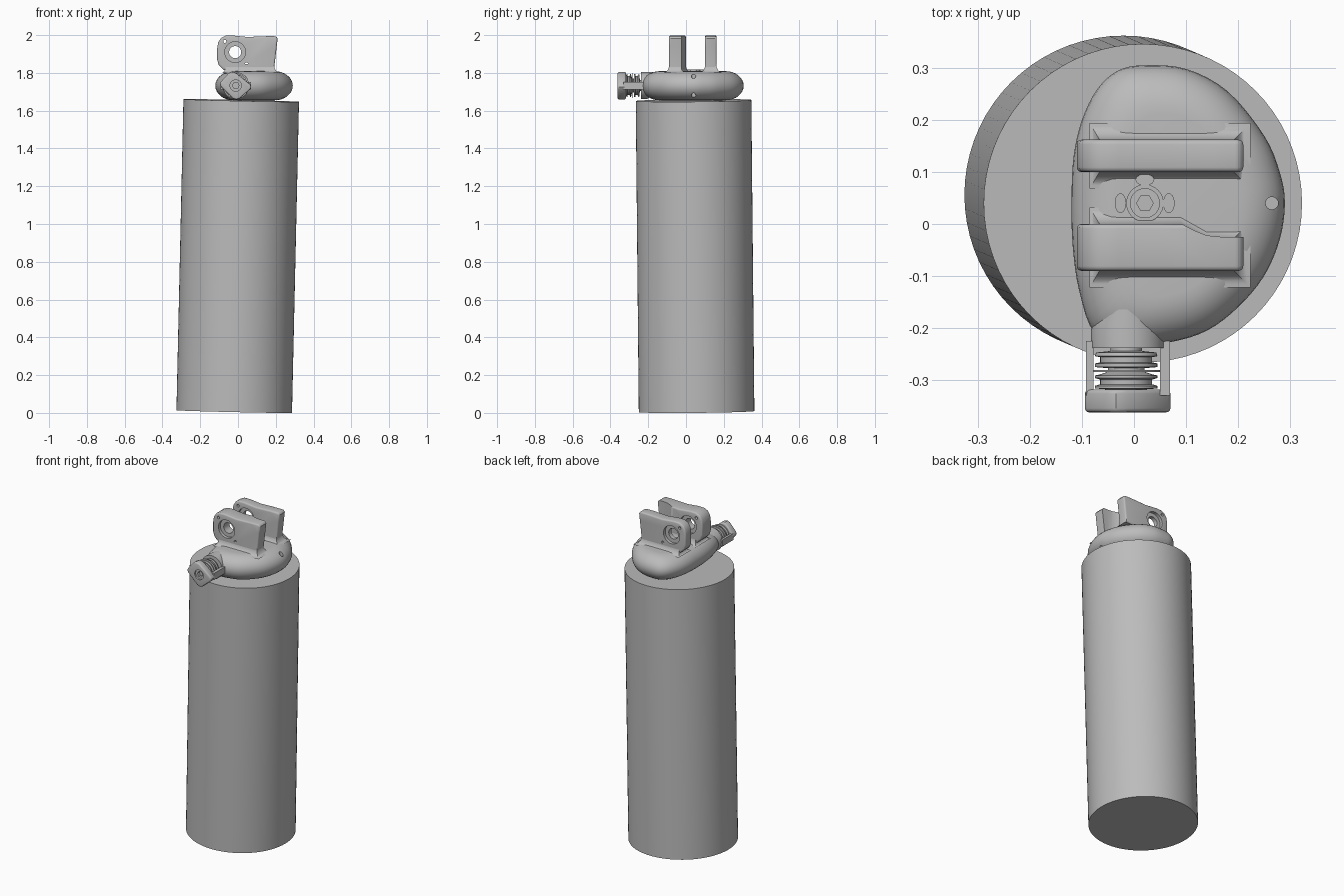
import bpy, bmesh
from math import sin, cos, pi, radians
from mathutils import Vector

old = bpy.data.objects.get("Cube")
if old:
    bpy.data.objects.remove(old, do_unlink=True)

grey = bpy.data.materials.new("plain grey")
grey.use_nodes = True
grey.diffuse_color = (0.5, 0.5, 0.5, 1)
grey.node_tree.nodes["Principled BSDF"].inputs["Base Color"].default_value = (0.5, 0.5, 0.5, 1)


def loft(name, rings):
    """Skin a stack of equal point rings and cap both ends."""
    bm = bmesh.new()
    loops = [[bm.verts.new(p) for p in ring] for ring in rings]
    n = len(loops[0])
    for low, high in zip(loops, loops[1:]):
        for i in range(n):
            j = (i + 1) % n
            bm.faces.new((low[i], low[j], high[j], high[i]))
    bm.faces.new(loops[0])
    bm.faces.new(loops[-1])
    bmesh.ops.recalc_face_normals(bm, faces=bm.faces)
    mesh = bpy.data.meshes.new(name)
    bm.to_mesh(mesh)
    bm.free()
    mesh.materials.append(grey)
    obj = bpy.data.objects.new(name, mesh)
    bpy.context.collection.objects.link(obj)
    return obj


def activate(obj):
    bpy.ops.object.select_all(action='DESELECT')
    obj.select_set(True)
    bpy.context.view_layer.objects.active = obj


def smooth(obj, angle=35):
    activate(obj)
    bpy.ops.object.shade_smooth_by_angle(angle=radians(angle))


def bevel(obj, width, segments=3):
    mod = obj.modifiers.new("soft edges", 'BEVEL')
    mod.width, mod.segments = width, segments
    mod.limit_method, mod.angle_limit = 'ANGLE', radians(45)
    activate(obj)
    bpy.ops.object.modifier_apply(modifier=mod.name)


def cut(obj, cutters):
    for cutter in cutters:
        cutter.hide_render = True
        mod = obj.modifiers.new("cut", 'BOOLEAN')
        mod.operation, mod.solver, mod.object = 'DIFFERENCE', 'EXACT', cutter
        activate(obj)
        bpy.ops.object.modifier_apply(modifier=mod.name)
        bpy.data.objects.remove(cutter, do_unlink=True)


def prism_y(name, pts, y0, y1):
    return loft(name, [[(x, y, z) for x, z in pts] for y in (y0, y1)])


def prism_z(name, pts, z0, z1):
    return loft(name, [[(x, y, z) for x, y in pts] for z in (z0, z1)])


def circle(cx, cy, rx, ry=None, sides=32):
    ry = ry or rx
    return [(cx + rx * cos(2 * pi * i / sides), cy + ry * sin(2 * pi * i / sides))
            for i in range(sides)]


def rod_y(name, x, z, stations, sides=40):
    """Turned part along y from (y, radius) stations."""
    return loft(name, [[(px, y, pz) for px, pz in circle(x, z, r, sides=sides)]
                       for y, r in stations])


# Slightly leaning cylinder
base, top = Vector((-0.02, 0.056, 0.007)), Vector((0.017, 0.04, 1.654))
turn = Vector((0, 0, 1)).rotation_difference(top - base)
disc = [turn @ Vector((x, y, 0)) for x, y in circle(0, 0, 0.306, sides=72)]
smooth(loft("cylinder_body", [[p + end for p in disc] for end in (base, top)]))

# Pillow-shaped head with a flat side
key = [(-.12, .05), (-.116, .13), (-.1, .2), (-.07, .26), (-.03, .295), (.02, .305),
       (.1, .298), (.18, .255), (.25, .17), (.28, .1), (.29, .04), (.28, -.03),
       (.25, -.1), (.2, -.16), (.14, -.205), (.07, -.227), (-.01, -.235),
       (-.075, -.21), (-.105, -.13), (-.118, -.04)]
outline = []
for i in range(len(key)):
    a, b, c, d = (Vector(key[(i + k) % len(key)]) for k in (-1, 0, 1, 2))
    for t in (0, .25, .5, .75):
        outline.append(b + (c - a) * t / 2 + (2 * a - 5 * b + 4 * c - d) * t * t / 2
                       + (3 * b - a - 3 * c + d) * t ** 3 / 2)
rings = []
for i in range(17):
    angle = pi * (i / 16 - 0.5)
    inset = 0.095 * (1 - cos(angle))
    sx, sy = 1 - inset / 0.205, 1 - inset / 0.27
    rings.append([(0.085 + (p.x - 0.085) * sx, 0.035 + (p.y - 0.035) * sy,
                   1.732 + 0.077 * sin(angle)) for p in outline])
head = loft("head_body", rings)
cut(head, [prism_z("lanyard_cutter", circle(0.265, 0.04, 0.012), 1.6, 1.9)])
smooth(head)

# Two upright lugs with pin holes
lug = [(-.06, 1.77), (.195, 1.77), (.192, 1.83), (.205, 1.94), (.21, 1.982), (.203, 1.994),
       (.15, 1.994), (.05, 1.99), (-.03, 1.998), (-.065, 1.997), (-.09, 1.985),
       (-.105, 1.962), (-.11, 1.93), (-.11, 1.87), (-.102, 1.842), (-.085, 1.824), (-.07, 1.812)]
for name, y0, y1 in (("front_lug", -0.09, 0.0), ("back_lug", 0.1, 0.162)):
    plate = prism_y(name, lug, y0, y1)
    bevel(plate, 0.009)
    cutters = [rod_y("pin_cutter", -0.015, 1.91, ((y0 - .1, .032), (y1 + .1, .032))),
               rod_y("outer_recess", -0.015, 1.91, ((y0 - .1, .055), (y0 + .018, .055))),
               rod_y("inner_recess", -0.015, 1.91, ((y1 - .018, .055), (y1 + .1, .055)))]
    for x, z in ((-0.07, 1.967), (0.045, 1.848)):
        cutters.append(rod_y("small_cutter", x, z, ((y0 - .1, .008), (y1 + .1, .008)), 16))
    if name == "front_lug":
        relief = [(.09, .05), (.09, .001), (.115, -.012), (.14, -.022), (.17, -.025),
                  (.3, -.025), (.3, .05)]
        cutters.append(prism_z("relief_cutter", relief, 1.7, 2.1))
    cut(plate, cutters)
    smooth(plate)
    # Curved fillet where the lug meets the head
    skirt = []
    for i in range(9):
        a = pi / 2 * i / 8
        grow = 0.034 * (1 - sin(a))
        z = 1.848 - 0.048 * cos(a)
        x0, x1 = -0.065 - grow * 0.6, 0.19 + grow
        far = y1 - (0.03 if name == "front_lug" else 0.002)
        ya, yb = y0 + 0.002 - grow, y1 - 0.002 + grow
        yc = far + grow
        skirt.append([(x0, ya, z), (x1, ya, z), (x1, yc, z), (0.14, yc, z),
                      (0.09, yb, z), (x0, yb, z)])
    smooth(loft(name + "_fillet", skirt), 40)

# Valve pin and tabs between the lugs
seat = prism_z("valve_seat", circle(0.021, 0.04, 0.036), 1.79, 1.817)
cut(seat, [prism_z("seat_cutter", circle(0.021, 0.04, 0.028), 1.809, 1.9)])
smooth(seat)
prism_z("valve_pin", circle(0.021, 0.04, 0.017, sides=6), 1.79, 1.818)
for x, y, rx, ry in ((-.026, .04, .011, .019), (.067, .04, .011, .019), (.021, .085, .018, .011)):
    smooth(prism_z("valve_tab", circle(x, y, rx, ry, 20), 1.79, 1.819))

# Neck blending the head into the side fitting
cx, cz = -0.012, 1.733
neck = []
for y, r, lift in ((-.238, .071, 0), (-.205, .071, 0), (-.19, .066, .005), (-.15, .045, .026),
                   (-.09, .02, .05)):
    neck.append([(x, y, z) for x, z in circle(cx, cz + lift, r, sides=40)])
smooth(loft("side_neck", neck))

# Grooved spool
spool = [(-.23, .03), (-.244, .03), (-.247, .058), (-.254, .06), (-.256, .05), (-.266, .05),
         (-.268, .06), (-.275, .06), (-.277, .035), (-.281, .035), (-.281, .066),
         (-.284, .066), (-.284, .035), (-.289, .05), (-.291, .06), (-.296, .06),
         (-.299, .05), (-.308, .05), (-.311, .06), (-.316, .06), (-.318, .035), (-.33, .035)]
smooth(rod_y("grooved_spool", cx - 0.003, cz, spool))

# Rails holding the end cap
for name, x0, x1 in (("left_rail", 0.05, 0.069), ("right_rail", -0.092, -0.078)):
    prism_y(name, [(x0, 1.712), (x1, 1.712), (x1, 1.752), (x0, 1.752)], -0.33, -0.225)

# Diamond end cap with a stepped socket
diamond = [(-.05, 1.798), (-.035, 1.805), (-.012, 1.8), (.066, 1.738), (.07, 1.725), (.064, 1.712),
           (.008, 1.664), (-.01, 1.659), (-.027, 1.665), (-.09, 1.727), (-.096, 1.74), (-.09, 1.754)]
cap = prism_y("end_cap", diamond, -0.362, -0.318)
bevel(cap, 0.008)
cut(cap, [rod_y("socket_cutter", cx, cz, ((-.4, .03), (-.352, .03))),
          rod_y("hex_cutter", cx, cz, ((-.4, .018), (-.335, .018)), 6)])
smooth(cap)
